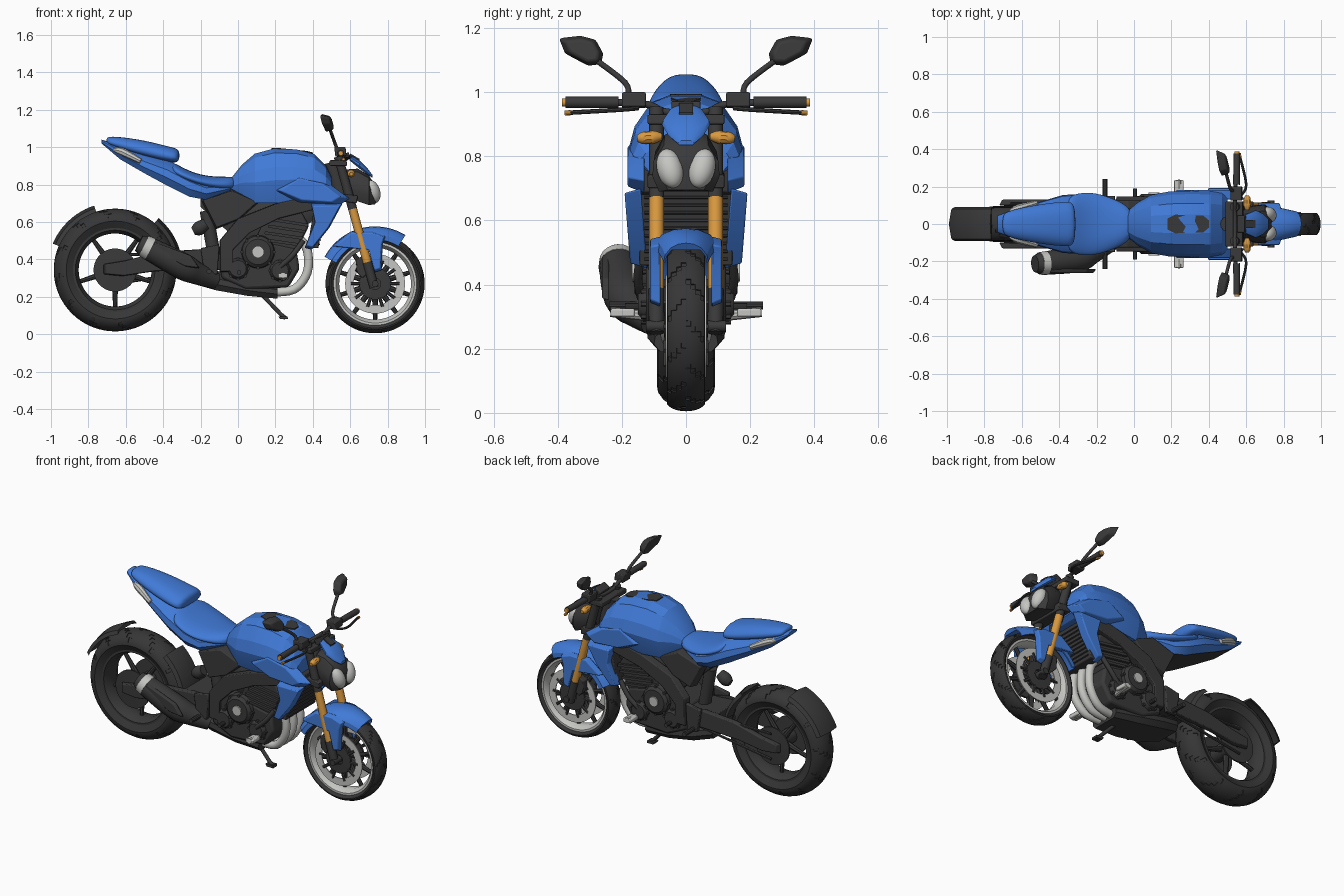
import bpy, bmesh, math
from mathutils import Vector

if "Cube" in bpy.data.objects:
    bpy.data.objects.remove(bpy.data.objects["Cube"])

def material(name, rgb):
    m = bpy.data.materials.new(name)
    m.diffuse_color = (*rgb, 1)
    m.use_nodes = True
    m.node_tree.nodes["Principled BSDF"].inputs["Base Color"].default_value = m.diffuse_color
    return m

BLUE = material("body_blue", (0.052, 0.195, 0.68))
DARK = material("charcoal_parts", (0.042, 0.042, 0.042))
TYRE = material("tyre_black", (0.037, 0.037, 0.037))
GREY = material("light_metal", (0.56, 0.56, 0.54))
GOLD = material("gold_orange", (0.70, 0.32, 0.05))

def smooth(ob, angle=35):
    bpy.ops.object.select_all(action='DESELECT')
    ob.select_set(True)
    bpy.context.view_layer.objects.active = ob
    bpy.ops.object.shade_smooth_by_angle(angle=math.radians(angle))

def skin(name, rings, mat, mirror=False, loop=False, bevel=0, subsurf=0, angle=35):
    """Join equal rings of points into one surface."""
    n, m = len(rings), len(rings[0])
    verts = [tuple(p) for r in rings for p in r]
    faces = [(i*m + j, i*m + (j+1) % m, (i+1) % n*m + (j+1) % m, (i+1) % n*m + j)
             for i in range(n if loop else n-1) for j in range(m)]
    if not loop:
        faces += [tuple(range(m)), tuple((n-1)*m + j for j in range(m))]
    me = bpy.data.meshes.new(name)
    me.from_pydata(verts, [], faces)
    bm = bmesh.new(); bm.from_mesh(me)
    bmesh.ops.recalc_face_normals(bm, faces=bm.faces)
    bm.to_mesh(me); bm.free()
    me.materials.append(mat)
    ob = bpy.data.objects.new(name, me)
    bpy.context.collection.objects.link(ob)
    smooth(ob, 180 if subsurf else angle)
    if bevel:
        b = ob.modifiers.new("bevel", 'BEVEL')
        b.width, b.segments = bevel, 2
    if subsurf:
        ob.modifiers.new("soft", 'SUBSURF').levels = subsurf
    if mirror:
        mm = ob.modifiers.new("mirror", 'MIRROR')
        mm.use_axis = (False, True, False)
    return ob

def tube(name, pts, r, mat, mirror=False, n=12, sub=4):
    """Round sweep through points; a fourth value overrides the radius."""
    P = [Vector((*p, r)) if len(p) == 3 else Vector(p) for p in pts]
    Q = []
    for i in range(len(P) - 1):
        a, b, c, d = P[max(i-1, 0)], P[i], P[i+1], P[min(i+2, len(P)-1)]
        for k in range(sub):
            t = k / sub
            Q.append(b if sub == 1 else 0.5*(2*b + (c-a)*t + (2*a-5*b+4*c-d)*t*t + (3*b-a-3*c+d)*t**3))
    Q.append(P[-1])
    span = (P[-1] - P[0]).xyz.normalized()
    ref = Vector((0, 1, 0)) if abs(span.y) < 0.6 else Vector((1, 0, 0))
    rings = []
    for i, q in enumerate(Q):
        t = (Q[min(i+1, len(Q)-1)] - Q[max(i-1, 0)]).xyz.normalized()
        u = t.cross(ref).normalized(); v = t.cross(u)
        rings.append([q.xyz + q.w*(u*math.cos(2*math.pi*k/n) + v*math.sin(2*math.pi*k/n)) for k in range(n)])
    return skin(name, rings, mat, mirror)

def plate(name, pts, a, b, mat, mirror=False, taper=1.0, bevel=0.005, axis='y'):
    """Outline in xz (or yz) extruded from a to b; the b side is shrunk by taper."""
    cu, cv = sum(p[0] for p in pts)/len(pts), sum(p[1] for p in pts)/len(pts)
    put = (lambda u, v, w: (u, w, v)) if axis == 'y' else (lambda u, v, w: (w, u, v))
    far = [put(cu + (u-cu)*taper, cv + (v-cv)*taper, b) for u, v in pts]
    return skin(name, [[put(u, v, a) for u, v in pts], far], mat, mirror, bevel=bevel)

HALF = [(.8, 0), (1, .3), (.96, .6), (.66, .9), (.28, 1)]
def loft(name, stations, mat, half=HALF, **kw):
    """Stations along x: x, bottom, top, half width."""
    ring = half + [(-u, v) for u, v in reversed(half)]
    return skin(name, [[(x, u*w, lo + v*(hi-lo)) for u, v in ring] for x, lo, hi, w in stations], mat, **kw)

def lathe(name, profile, c, mat, a0=0, a1=360, n=60, mirror=False):
    """Turn a closed (y, radius) profile about the axle at c = (x, z)."""
    full = a1 - a0 == 360
    A = [math.radians(a0 + (a1-a0)*i/n) for i in range(n if full else n+1)]
    return skin(name, [[(c[0]+r*math.cos(t), y, c[1]+r*math.sin(t)) for y, r in profile] for t in A],
                mat, mirror, loop=full)

def both(half):
    return half + [(-y, r) for y, r in reversed(half) if y]

# --- Wheels
def wheel(name, c, R, hw, rb, rim_mat, spokes):
    prof = both([(hw*y, rb + (R-rb)*t) for y, t in
                 ((.78, 0), (1, .35), (.97, .52), (.78, .75), (.5, .91), (.25, .98), (0, 1))])
    ob = lathe(name + "_tyre", prof, c, TYRE, n=96)
    bm = bmesh.new(); bm.from_mesh(ob.data); bm.faces.ensure_lookup_table()
    m = len(prof); mid = m//2 - .5      # diagonal tread grooves
    cuts = [f for f in bm.faces if 2 <= f.index % m <= m-4
            and (f.index//m + int(abs(f.index % m - mid)) + 4*(f.index % m > mid)) % 8 < 1]
    bmesh.ops.inset_individual(bm, faces=cuts, thickness=0.001, depth=-0.004)
    bm.to_mesh(ob.data); bm.free(); smooth(ob)
    lathe(name + "_rim", both([(.78*hw, rb+.006), (.78*hw, rb-.012), (.35*hw, rb-.03)]), c, rim_mat)
    tube(name + "_hub", [(c[0], -hw*.9, c[1]), (c[0], hw*.9, c[1])], .045, DARK, n=24, sub=1)
    tube(name + "_axle", [(c[0], -.125, c[1]), (c[0], .125, c[1])], .018, DARK, sub=1)
    for k in range(spokes):
        t = math.radians(270 + 360*k/spokes)
        d = Vector((math.cos(t), 0, math.sin(t))); o = Vector((c[0], 0, c[1]))
        tube(f"{name}_spoke_{k}", [(*(o + d*.03), .018), (*(o + d*(rb-.02)), .011)], .01, DARK, n=8, sub=1)

RW, FW = (-.657, .343), (.733, .27)
wheel("rear_wheel", RW, .328, .09, .225, DARK, 5)
wheel("front_wheel", FW, .265, .06, .222, GREY, 10)
lathe("front_brake_disc", [(.058, .115), (.064, .115), (.064, .16), (.058, .16)], FW, GREY, mirror=True)
lathe("front_disc_carrier", [(.055, .03), (.068, .03), (.066, .085), (.055, .085)], FW, DARK, mirror=True)
for k in range(10):
    t = 2*math.pi*k/10
    tube(f"disc_arm_{k}", [(FW[0]+r*math.cos(t), .062, FW[1]+r*math.sin(t)) for r in (.08, .13)], .009, DARK, True, 6, 1)
lathe("rear_sprocket_and_disc", [(.085, .03), (.098, .03), (.094, .115), (.085, .115)], RW, DARK, mirror=True)

# --- Front fork, brakes and fender
fork = lambda z: (.536 + (.95-z)*.274, .092, z)
tube("fork_upper", [fork(.95), fork(.67)], .024, DARK, True, 16, 1)
tube("fork_gold", [fork(.69), fork(.37)], .0235, GOLD, True, 16, 1)
tube("fork_foot", [(*fork(.385), .026), (*fork(.25), .024)], .025, DARK, True, 16, 1)
plate("brake_caliper", [(.63, .40), (.67, .42), (.70, .33), (.665, .30), (.635, .33)], .055, .10, DARK, True)
plate("upper_clamp", [(.49, .93), (.58, .93), (.585, .90), (.49, .90)], -.12, .12, DARK)
plate("lower_clamp", [(.55, .75), (.64, .74), (.635, .70), (.55, .71)], -.12, .12, DARK)
tube("steering_stem", [(.50, 0, .92), (.56, 0, .71)], .04, DARK, sub=1)
fender = lathe("front_fender", both([(.1, .235), (.098, .262), (.075, .288), (.04, .302), (0, .306)])
               + [(-.092, .235), (-.09, .258), (-.07, .28), (.07, .28), (.09, .258), (.092, .235)],
               FW, BLUE, a0=58, a1=152, n=20)
for v in fender.data.vertices:      # narrows to the front
    v.co.y *= 1 - max(0, v.co.x - .72)*2.2
plate("fender_leg", [(.50, .47), (.60, .55), (.72, .55), (.79, .525), (.775, .48), (.768, .34), (.732, .33),
                     (.70, .45), (.60, .46)], .08, .112, BLUE, True, .9)

# --- Headlight, nose and indicators
loft("headlight_housing", [(.57, .75, .88, .07), (.64, .71, .885, .10), (.70, .69, .85, .105), (.735, .695, .79, .07)], DARK)
for s in (-1, 1):
    bpy.ops.mesh.primitive_uv_sphere_add(segments=20, ring_count=12, location=(.72, s*.05, .762), rotation=(s*-.25, -.3, 0))
    ob = bpy.context.object
    ob.name = "headlight_lens"; ob.scale = (.04, .041, .064)
    ob.data.materials.append(GREY); smooth(ob)
loft("nose_visor", [(.595, .93, .96, .05), (.65, .885, .93, .075), (.69, .855, .89, .055), (.72, .835, .85, .025)], BLUE)
plate("visor_screen", [(.60, .966), (.65, .937), (.65, .928), (.60, .957)], -.022, .022, DARK, bevel=0)
plate("instrument_dash", [(.55, .95), (.59, .975), (.60, .95), (.57, .91)], -.045, .045, DARK)
tube("front_indicator", [(.605, .075, .862, .01), (.605, .10, .86, .02), (.605, .135, .857, .019), (.605, .152, .856, .01)], .016, GOLD, True, 10)

# --- Handlebar, levers and mirrors
tube("handlebar", [(.54, 0, .935), (.54, .07, .94), (.54, .14, .965), (.55, .37, .968)], .011, DARK, True)
tube("grip", [(.548, .21, .968), (.55, .376, .968)], .018, DARK, True, sub=1)
tube("bar_end", [(.55, .376, .968), (.55, .387, .968)], .013, GOLD, True, sub=1)
plate("switch_box", [(.515, 1.0), (.575, 1.0), (.58, .955), (.52, .95)], .125, .20, DARK, True)
tube("lever", [(.57, .15, .95), (.60, .21, .945), (.565, .365, .936)], .007, DARK, True, 8)
tube("lever_tip", [(.566, .36, .936), (.564, .378, .935)], .008, GOLD, True, 8, 1)
tube("mirror_stem", [(.53, .18, .99), (.515, .19, 1.03), (.49, .28, 1.10)], .009, DARK, True)
mir = plate("mirror", [(.40, 1.17), (.33, 1.178), (.28, 1.165), (.255, 1.12), (.262, 1.085), (.305, 1.08), (.38, 1.12)],
            .455, .50, DARK, True, .72, .008, 'x')
for v in mir.data.vertices:         # leans and turns inward
    v.co.x += (.33 - v.co.y)*.15 - (v.co.z - 1.13)*.2

# --- Tank, shrouds and radiator
TANK = [(.8, 0), (.93, .22), (1, .42), (.9, .66), (.62, .92), (.28, 1)]
loft("fuel_tank", [(-.04, .76, .83, .065), (.02, .74, .905, .115), (.09, .70, .965, .155), (.19, .70, .992, .174),
                   (.31, .71, .988, .178), (.41, .72, .962, .175), (.47, .73, .90, .165), (.50, .75, .84, .14)],
     BLUE, TANK, angle=16)
plate("tank_cap_panel", [(.18, -.03), (.22, -.05), (.37, -.045), (.40, -.02), (.40, .02), (.37, .045), (.22, .05), (.18, .03)],
      0, .008, DARK, bevel=0)
for v in bpy.data.objects["tank_cap_panel"].data.vertices:
    v.co = (v.co.x, v.co.z, .987 + v.co.y - max(0, v.co.x - .31)*.26)
plate("tank_wing", [(.16, .77), (.30, .86), (.47, .82), (.60, .725), (.54, .685), (.32, .70)], .13, .182, BLUE, True, .72)
shroud = plate("radiator_shroud", [(.39, .70), (.56, .70), (.49, .57), (.395, .45), (.355, .46), (.41, .60)], .14, .192, BLUE, True, .88)
for v in shroud.data.vertices:      # tucks in at the bottom
    v.co.y -= (.69 - v.co.z)*.08
plate("radiator", [(.41, .69), (.47, .70), (.43, .46), (.37, .46)], -.145, .145, DARK)
for k in range(9):
    z = .48 + k*.024
    tube(f"radiator_fin_{k}", [(.432 + (z-.46)*.165, -.13, z), (.432 + (z-.46)*.165, .13, z)], .005, DARK, n=6, sub=1)

# --- Seat and tail
cowl = loft("tail_cowl", [(-.73, 1.02, 1.04, .045), (-.63, .935, 1.012, .085), (-.5, .86, .965, .12), (-.38, .795, .935, .155),
                          (-.26, .735, .87, .162), (-.17, .718, .825, .145), (-.04, .765, .81, .085)], BLUE)
cowl.data.materials.append(DARK)
for f in cowl.data.polygons:
    f.material_index = int(f.normal.z < -.7)
loft("pillion_seat", [(-.705, 1.02, 1.052, .05), (-.67, 1.0, 1.06, .075), (-.5, .945, 1.038, .11), (-.36, .915, 1.0, .125),
                      (-.31, .915, .99, .118)], BLUE, subsurf=2)
loft("rider_seat", [(-.37, .86, .935, .15), (-.29, .82, .885, .172), (-.2, .79, .85, .172), (-.1, .77, .84, .135),
                    (0, .77, .845, .085)], BLUE, subsurf=2)
tube("tail_light", [(-.665, .068, .985, .008), (-.62, .083, .975, .021), (-.52, .113, .925, .014)], .015, GREY, True, 8)

# --- Frame, swingarm and rear fender
plate("main_frame", [(.50, .77), (.20, .70), (0, .62), (-.10, .50), (-.10, .33), (-.03, .33), (-.03, .45), (.06, .54),
                     (.22, .62), (.50, .69)], .10, .148, DARK, True, .97)
plate("side_panel", [(-.2, .72), (-.03, .775), (.12, .71), (.01, .61), (-.12, .56), (-.16, .64)], .06, .125, DARK, True, .9)
loft("frame_core", [(-.2, .68, .75, .06), (0, .5, .75, .09), (.25, .5, .74, .10), (.42, .62, .8, .10)], DARK)
plate("swingarm", [(-.72, .375), (-.60, .395), (-.42, .44), (-.2, .455), (-.05, .42), (-.04, .34), (-.2, .345), (-.45, .335),
                   (-.62, .31), (-.72, .32)], .10, .13, DARK, True, .95)
plate("swingarm_bridge", [(-.29, .45), (-.05, .43), (-.05, .34), (-.29, .35)], -.11, .11, DARK)
guard = both([(.092, .325), (.08, .347), (0, .362)]) + [(-.07, .338), (.07, .338)]
lathe("rear_fender", guard, RW, DARK, a0=108, a1=157, n=12)
lathe("chain_side_hugger", guard, RW, DARK, a0=12, a1=50, n=10)
tube("chain", [(-.66, .112, .425), (-.05, .112, .43), (-.02, .112, .395), (-.05, .112, .36), (-.66, .112, .27)], .008, DARK, n=6, sub=1)
tube("rear_shock", [(-.17, 0, .66), (-.12, 0, .38)], .035, DARK, sub=1)
tube("shock_reservoir", [(-.24, -.09, .55, .022), (-.21, -.09, .565, .038), (-.17, -.09, .59, .03)], .03, DARK)

# --- Engine
plate("crankcase", [(-.09, .30), (.04, .24), (.27, .25), (.33, .35), (.31, .46), (.02, .52), (-.09, .44)], -.125, .125, DARK, bevel=.015)
plate("cylinder_block", [(.08, .48), (.30, .42), (.38, .58), (.33, .67), (.17, .67)], -.12, .12, DARK, bevel=.012)
for k in range(4):
    z = .50 + k*.035
    plate(f"cylinder_rib_{k}", [(.12+k*.02, z), (.33+k*.014, z-.03), (.335+k*.014, z-.015), (.125+k*.02, z+.015)], -.135, .135, DARK, bevel=0)
for nm, x, z, r, d in (("clutch", .107, .44, .085, .16), ("water_pump", .225, .34, .055, .15), ("gear", 0, .35, .055, .148)):
    tube(nm + "_cover", [(x, .11, z, r*1.08), (x, d-.015, z, r), (x, d, z, r*.8)], r, DARK, True, 28, 1)
    for k in range(8):
        t = 2*math.pi*k/8
        p = (x + r*math.cos(t), z + r*math.sin(t))
        tube(f"{nm}_bolt_{k}", [(p[0], .12, p[1]), (p[0], d-.01, p[1])], .009, DARK, True, 6, 1)
tube("clutch_cap", [(.107, .15, .44), (.107, .168, .44)], .03, GREY, True, 20, 1)
tube("coolant_hose", [(.225, .14, .36), (.29, .15, .42), (.35, .14, .50)], .014, DARK, True)

# --- Exhaust
for y in (-.07, 0, .07):
    tube("header_pipe", [(.32, y, .52), (.37, y, .45), (.37, y*.95, .33), (.30, y*.8, .24), (.18, y*.6, .225)], .024, GREY)
loft("belly_pan", [(-.24, .27, .37, .09), (-.12, .235, .34, .12), (.05, .205, .30, .12), (.21, .19, .27, .10)], DARK)
tube("muffler", [(-.12, -.10, .285, .045), (-.22, -.15, .325, .06), (-.30, -.185, .365, .072), (-.48, -.21, .46, .062)], .06, DARK, n=20)
tube("muffler_band", [(-.47, -.209, .455, .064), (-.505, -.211, .473, .06)], .06, GREY, n=20, sub=1)
tube("muffler_tip", [(-.50, -.211, .471, .059), (-.53, -.213, .486, .045)], .06, DARK, n=20, sub=1)
plate("heat_shield", [(-.46, .50), (-.25, .42), (-.20, .35), (-.28, .36), (-.46, .45)], -.24, -.262, DARK, taper=.9)

# --- Footrests and stand
tube("front_step", [(.24, .10, .30), (.24, .235, .315)], .016, GREY, True, 10, 1)
plate("step_pad", [(.215, .325), (.265, .325), (.265, .30), (.215, .30)], .16, .235, GREY, True)
tube("rider_peg", [(-.155, .11, .335), (-.155, .24, .335)], .013, DARK, True, 10, 1)
plate("peg_bracket", [(-.2, .46), (-.10, .48), (-.11, .32), (-.18, .32)], .125, .15, DARK, True)
tube("side_peg", [(.005, .12, .33), (.005, .19, .33)], .012, DARK, True, 10, 1)
tube("kickstand", [(.12, -.01, .22), (.23, -.02, .105), (.255, -.02, .085)], .011, DARK, sub=1)
plate("stand_foot", [(.215, .095), (.265, .095), (.268, .08), (.225, .08)], -.04, 0, DARK, bevel=0)
